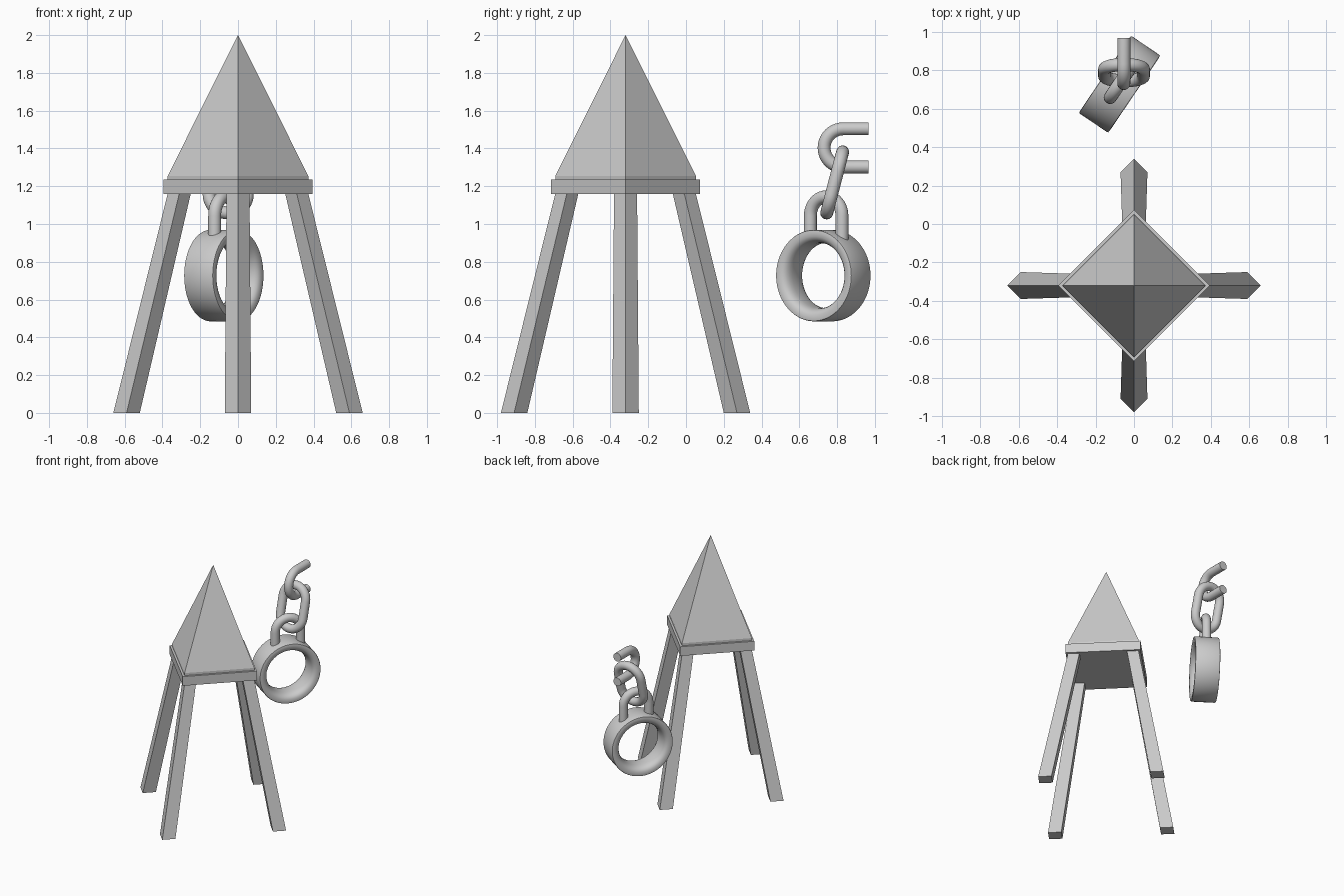
import bpy, bmesh, math
from mathutils import Vector, Matrix

if "Cube" in bpy.data.objects:
    bpy.data.objects.remove(bpy.data.objects["Cube"])

BASE = Vector((0, -0.32, 0))


def make_object(name, bm):
    bmesh.ops.recalc_face_normals(bm, faces=bm.faces)
    mesh = bpy.data.meshes.new(name)
    bm.to_mesh(mesh)
    bm.free()
    ob = bpy.data.objects.new(name, mesh)
    bpy.context.collection.objects.link(ob)
    return ob


def smooth(ob):
    bpy.ops.object.select_all(action='DESELECT')
    ob.select_set(True)
    bpy.context.view_layer.objects.active = ob
    bpy.ops.object.shade_smooth_by_angle(angle=math.radians(40))


def diamond(name, r1, r2, z1, z2, bottom=(0, 0), top=(0, 0)):
    """Four-sided prism, corners on the axes, with a sideways shift per end."""
    bm = bmesh.new()
    bmesh.ops.create_cone(bm, cap_ends=True, segments=4, radius1=r1, radius2=r2,
                          depth=z2 - z1)
    for v in bm.verts:
        s = top if v.co.z > 0 else bottom
        v.co += BASE + Vector((s[0], s[1], (z1 + z2) / 2))
    bmesh.ops.remove_doubles(bm, verts=bm.verts, dist=1e-5)
    return make_object(name, bm)


def tube(name, points, closed, radius=0.034, sides=20):
    """Round bar swept along a planar path."""
    n = len(points)
    normal = (points[1] - points[0]).cross(points[n // 2] - points[0]).normalized()
    bm = bmesh.new()
    rings = []
    for i, p in enumerate(points):
        a = points[i - 1] if closed or i else p
        b = points[(i + 1) % n] if closed or i < n - 1 else p
        side = (b - a).normalized().cross(normal)
        rings.append([bm.verts.new(p + radius * (math.cos(t) * side + math.sin(t) * normal))
                      for t in (2 * math.pi * k / sides for k in range(sides))])
    for i in range(n if closed else n - 1):
        r, q = rings[i], rings[(i + 1) % n]
        for k in range(sides):
            m = (k + 1) % sides
            bm.faces.new((r[k], r[m], q[m], q[k]))
    if not closed:
        bm.faces.new(rings[0])
        bm.faces.new(rings[-1])
    smooth(make_object(name, bm))


def arc(center, u, v, r=0.101, steps=20):
    """Half circle from +u over +v to -u."""
    return [center + r * (math.cos(math.pi * i / steps) * u + math.sin(math.pi * i / steps) * v)
            for i in range(steps + 1)]


def u_link(name, center, u, v, leg):
    pts = arc(center, u, v)
    tube(name, [pts[0] - v * leg] + pts + [pts[-1] - v * leg], False)


# Pyramid roof, lip and slab
diamond("slab", 0.395, 0.395, 1.16, 1.235)
diamond("roof_lip", 0.372, 0.372, 1.235, 1.255)
diamond("roof", 0.372, 0.0, 1.255, 2.0)

# Splayed legs
for name, dx, dy in (("right_leg", 1, 0), ("left_leg", -1, 0),
                     ("back_leg", 0, 1), ("front_leg", 0, -1)):
    diamond(name, 0.07, 0.061, 0, 1.165, (0.59 * dx, 0.59 * dy), (0.31 * dx, 0.31 * dy))

# Hanging ring: flat outside, rounded inside, lathed about its axis
along = Vector((0.56, 0.829, 0)).normalized()
axis = Vector((along.y, -along.x, 0))
up = Vector((0, 0, 1))
ring_center = Vector((-0.075, 0.727, 0.727))
profile = [(0.085, 0.2425), (0.091, 0.240)]
for i in range(13):
    t = math.pi * i / 12
    c, s = math.cos(t), math.sin(t)
    profile.append((math.copysign(abs(c) ** 0.75, c) * 0.093, 0.228 - 0.057 * s ** 0.75))
profile += [(-0.091, 0.240), (-0.085, 0.2425)]
bm = bmesh.new()
SEG = 72
loops = []
for i in range(SEG):
    t = 2 * math.pi * i / SEG
    radial = math.cos(t) * along + math.sin(t) * up
    loops.append([bm.verts.new(ring_center + axis * a + radial * r) for a, r in profile])
for i in range(SEG):
    p, q = loops[i], loops[(i + 1) % SEG]
    for k in range(len(profile)):
        m = (k + 1) % len(profile)
        bm.faces.new((p[k], p[m], q[m], q[k]))
smooth(make_object("ring", bm))

# Loop rising out of the ring
u_link("ring_loop", Vector((-0.067, 0.742, 1.043)), along, up, 0.13)

# Closed middle link, leaning back
lean = Vector((0, 0.085, 0.326)).normalized()
mid = Vector((-0.052, 0.787, 1.22))
x = Vector((1, 0, 0))
tube("middle_link", arc(mid + lean * 0.066, x, lean) + arc(mid - lean * 0.066, -x, -lean), True)

# Open top link ending on a flat cut at the back
u_link("top_link", Vector((-0.053, 0.832, 1.403)), up, Vector((0, -1, 0)), 0.135)
